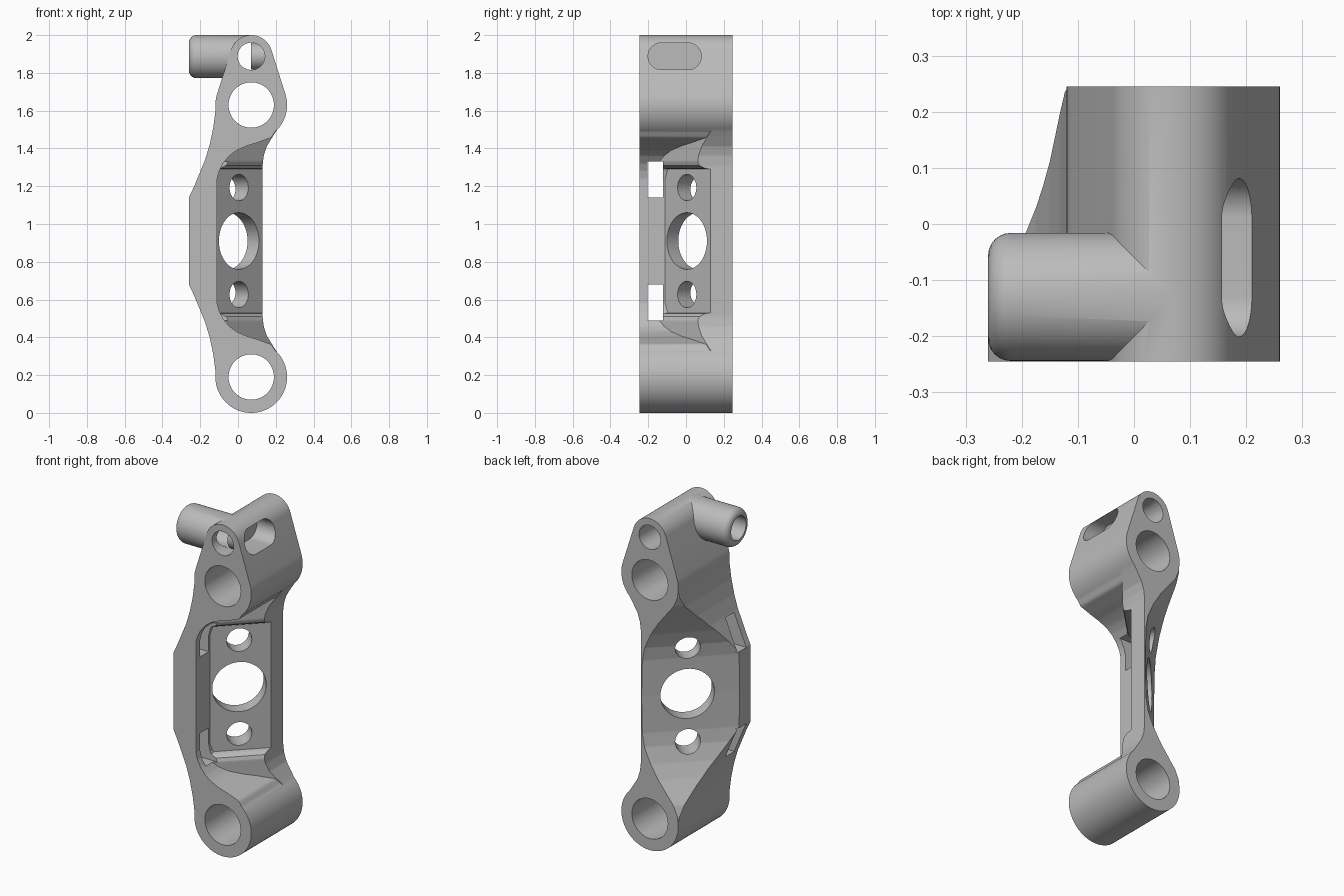
import bpy, bmesh, math
from mathutils import Vector, Matrix

if "Cube" in bpy.data.objects:
    bpy.data.objects.remove(bpy.data.objects["Cube"])

grey = bpy.data.materials.new("machined_grey")
grey.use_nodes = True
colour = (0.5, 0.5, 0.5, 1)
grey.diffuse_color = colour
grey.node_tree.nodes["Principled BSDF"].inputs["Base Color"].default_value = colour

HALF = 0.245          # half depth of the bracket
MID = 0.91            # height of the arm's symmetry plane
BORE_X = 0.07
SPAN = 0.72           # arm centre to main bore


def finish(bm, name):
    bmesh.ops.recalc_face_normals(bm, faces=bm.faces)
    mesh = bpy.data.meshes.new(name)
    bm.to_mesh(mesh)
    bm.free()
    mesh.materials.append(grey)
    obj = bpy.data.objects.new(name, mesh)
    bpy.context.collection.objects.link(obj)
    return obj


def rod(name, centre, axis, radius, length, rim=0):
    """Cylinder along an axis, with an optional rounded rim at its start."""
    bm = bmesh.new()
    bmesh.ops.create_cone(bm, cap_ends=True, segments=64, radius1=radius,
                          radius2=radius, depth=length)
    if rim:
        edges = [e for e in bm.edges if all(v.co.z < 0 for v in e.verts)]
        bmesh.ops.bevel(bm, geom=edges, offset=rim, segments=6,
                        profile=0.5, affect='EDGES')
    turn = Vector((0, 0, 1)).rotation_difference(Vector(axis)).to_matrix().to_4x4()
    bm.transform(Matrix.Translation(centre) @ turn)
    return finish(bm, name)


def hull(name, discs, axis, start, end):
    """Convex prism wrapped round discs given as (across, height, radius)."""
    bm = bmesh.new()
    for a, z, r in discs:
        for i in range(64):
            t = math.tau * i / 64
            p, q = a + r * math.cos(t), z + r * math.sin(t)
            for d in (start, end):
                bm.verts.new((d, p, q) if axis == 'X' else (p, d, q))
    res = bmesh.ops.convex_hull(bm, input=bm.verts)
    junk = {g for g in res["geom_interior"] + res["geom_unused"]
            if isinstance(g, bmesh.types.BMVert)}
    bmesh.ops.delete(bm, geom=list(junk), context='VERTS')
    bmesh.ops.dissolve_limit(bm, angle_limit=0.01, verts=bm.verts, edges=bm.edges)
    return finish(bm, name)


def box(name, low, high):
    bm = bmesh.new()
    bmesh.ops.create_cube(bm, size=1)
    low, high = Vector(low), Vector(high)
    for v in bm.verts:
        v.co = (low + high) / 2 + v.co * (high - low)
    return finish(bm, name)


def combine(target, tool, operation):
    mod = target.modifiers.new(operation, 'BOOLEAN')
    mod.operation = operation
    mod.solver = 'EXACT'
    mod.object = tool
    bpy.context.view_layer.objects.active = target
    bpy.ops.object.modifier_apply(modifier=mod.name)
    bpy.data.objects.remove(tool)


def along(keys, t):
    for (t0, a), (t1, b) in zip(keys, keys[1:]):
        if t <= t1:
            return a + (b - a) * (t - t0) / (t1 - t0)
    return keys[-1][1]


# Arm edges as (distance from mid height, x)
outer = [(0, -.26), (.23, -.26), (.29, -.232), (.36, -.203), (.43, -.174),
         (.51, -.15), (.6, -.131), (.69, -.119), (SPAN, -.118)]
right = [(0, .13), (.4, .13), (.45, .136), (.5, .152), (.55, .182),
         (.6, .214), (.65, .243), (SPAN, .257)]
pocket = [(0, -.11), (.33, -.11), (.37, -.1), (.41, -.08), (.45, -.047),
          (.48, -.008), (.505, .05), (.52, .1), (.54, .155), (.57, .25), (SPAN, .26)]
back = [(0, .125), (.22, .12), (.3, .105), (.39, .065), (.47, .015),
        (.54, -.04), (.6, -.088), (.66, -.114), (SPAN, -.115)]
step = [(0, 0), (.38, 0), (.385, .03), (.4, .06), (.42, .07), (SPAN, .07)]


def section(z):
    t = abs(z)
    xl, xr = along(outer, t), along(right, t)
    xi = min(along(pocket, t), xr - .004)
    xb = max(along(back, t), xl + .004)
    drop = along(step, t)
    ring = [(xl, -HALF), (xi, -HALF), (xi, xi - drop), (xr, xr - drop),
            (xr, HALF), (xb, HALF), (xl, xl + HALF - xb)]
    return [(x, y, MID + z) for x, y in ring]


# Arm: diagonal web and front flange lofted between the bores
levels = {round(SPAN * i / 45, 4) for i in range(46)}
levels |= {k[0] for keys in (outer, right, pocket, back, step) for k in keys}
levels = sorted(levels | {-t for t in levels})
bm = bmesh.new()
rings = [[bm.verts.new(p) for p in section(z)] for z in levels]
for a, b in zip(rings, rings[1:]):
    for i in range(len(a)):
        j = (i + 1) % len(a)
        bm.faces.new((a[i], a[j], b[j], b[i]))
bm.faces.new(rings[0])
bm.faces.new(rings[-1])
bmesh.ops.triangulate(bm, faces=bm.faces)
bracket = finish(bm, "bracket_body")

# Bottom barrel, top head and side boss
low_z, high_z, top_z, boss_y = MID - SPAN, MID + SPAN, 1.888, -.13
combine(bracket, rod("bottom_barrel", (BORE_X, 0, low_z), (0, 1, 0), .19, 2 * HALF), 'UNION')
combine(bracket, hull("top_head", [(BORE_X, high_z, .19), (BORE_X, top_z, .112)],
                      'Y', -HALF, HALF), 'UNION')
combine(bracket, rod("side_boss", (-.095, boss_y, top_z - .002), (1, 0, 0), .114, .33, .04), 'UNION')

# Bores through the barrels and the boss
for name, z, r in (("low", low_z, .12), ("high", high_z, .12), ("top", top_z, .072)):
    combine(bracket, rod(name + "_bore", (BORE_X, 0, z), (0, 1, 0), r, 1), 'DIFFERENCE')
combine(bracket, rod("boss_bore", (-.1, boss_y, top_z), (1, 0, 0), .071, .5), 'DIFFERENCE')
combine(bracket, hull("side_slot", [(boss_y, top_z, .071), (.01, top_z, .071)],
                      'X', BORE_X, .4), 'DIFFERENCE')

# Diagonal holes through the web
for dz, r in ((0, .15), (.283, .07), (-.283, .07)):
    combine(bracket, rod("web_hole", (.005, .005, MID + dz), (1, -1, 0), r, .7), 'DIFFERENCE')

# Rectangular windows through the flange
for side in (-1, 1):
    a, b = sorted((MID + side * .23, MID + side * .42))
    combine(bracket, box("flange_window", (-.4, -.205, a), (-.03, -.122, b)), 'DIFFERENCE')

bpy.ops.object.select_all(action='DESELECT')
bracket.select_set(True)
bpy.context.view_layer.objects.active = bracket
bpy.ops.object.shade_smooth_by_angle(angle=math.radians(28))
